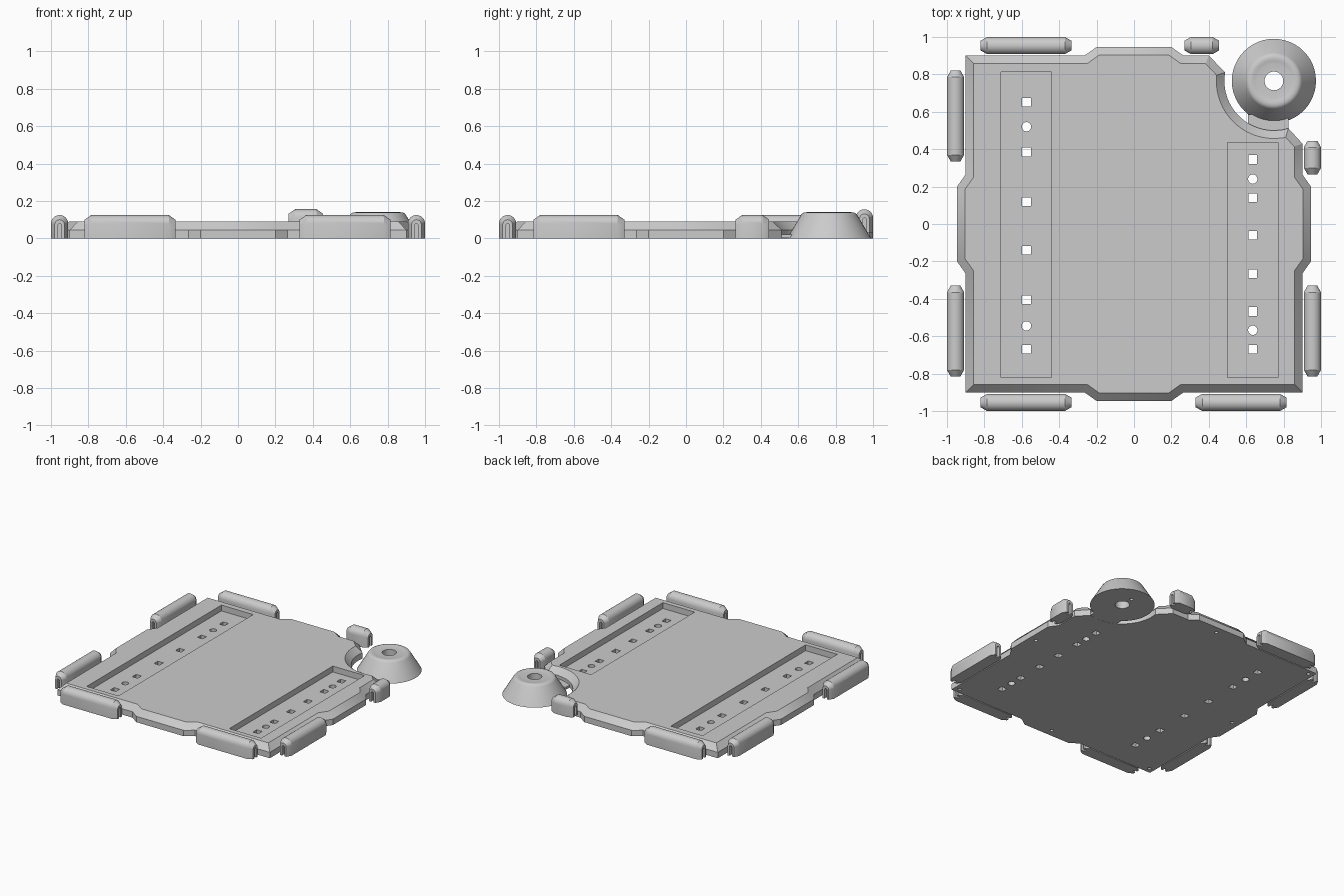
import bpy, bmesh
from math import cos, sin, pi, radians
from mathutils import Matrix, Vector

if "Cube" in bpy.data.objects:
    bpy.data.objects.remove(bpy.data.objects["Cube"], do_unlink=True)

grey = bpy.data.materials.new("plain grey")
grey.use_nodes = True
grey.diffuse_color = (0.6, 0.6, 0.6, 1)
grey.node_tree.nodes["Principled BSDF"].inputs["Base Color"].default_value = grey.diffuse_color

CX, CY = 0.748, 0.765      # centre of the corner disc


def make(name, bm):
    bmesh.ops.recalc_face_normals(bm, faces=bm.faces)
    mesh = bpy.data.meshes.new(name)
    bm.to_mesh(mesh)
    bm.free()
    mesh.materials.append(grey)
    ob = bpy.data.objects.new(name, mesh)
    bpy.context.collection.objects.link(ob)
    return ob


def select(ob):
    bpy.ops.object.select_all(action='DESELECT')
    ob.select_set(True)
    bpy.context.view_layer.objects.active = ob


def smooth(ob):
    select(ob)
    bpy.ops.object.shade_smooth_by_angle(angle=radians(30))


def cut(ob, bm):
    cutter = make("cutter", bm)
    cutter.hide_render = True
    mod = ob.modifiers.new("cut", 'BOOLEAN')
    mod.object = cutter
    mod.solver = 'EXACT'
    select(ob)
    bpy.ops.object.modifier_apply(modifier=mod.name)
    bpy.data.objects.remove(cutter, do_unlink=True)


def box(bm, x0, x1, y0, y1, z0, z1):
    size = Matrix.Diagonal((x1 - x0, y1 - y0, z1 - z0, 1))
    mid = Matrix.Translation(((x0 + x1) / 2, (y0 + y1) / 2, (z0 + z1) / 2))
    bmesh.ops.create_cube(bm, size=1, matrix=mid @ size)


def peg(bm, x, y, r, z0, z1):
    bmesh.ops.create_cone(bm, cap_ends=True, segments=20, radius1=r, radius2=r, depth=z1 - z0,
                          matrix=Matrix.Translation((x, y, (z0 + z1) / 2)))


def loft(bm, stations, bottom=0):
    # arched cross-sections (position, half width, height) joined along x
    rings = []
    for t, w, h in stations:
        pts = [(w, bottom)] + [(w * cos(a), h - w + w * sin(a))
                               for a in (i * pi / 12 for i in range(13))] + [(-w, bottom)]
        rings.append([bm.verts.new((t, y, z)) for y, z in pts])
    n = len(rings[0])
    for a, b in zip(rings, rings[1:]):
        for i in range(n):
            bm.faces.new((a[i], a[(i + 1) % n], b[(i + 1) % n], b[i]))
    bm.faces.new(rings[0])
    bm.faces.new(rings[-1])


# base plate: stepped outline with a round bite out of one corner
bm = bmesh.new()
E, T = 0.9, 0.946
outline = []
for k in range(4):
    side = [(-0.265, -E), (-0.2, -T), (0.2, -T), (0.265, -E)]
    turn = Matrix.Rotation(k * pi / 2, 2)
    outline += [turn @ Vector(p) for p in side]
    if k == 1:
        outline.append(Vector((E, 0.43)))
        for i in range(17):
            a = radians(287 - i * 117 / 16)
            outline.append(Vector((CX + 0.265 * cos(a), CY + 0.265 * sin(a))))
        outline.append(Vector((0.4, E)))
    else:
        outline.append(turn @ Vector((E, -E)))
bottom = bm.faces.new([bm.verts.new((p.x, p.y, 0)) for p in outline])
bm.normal_update()
ext = bmesh.ops.extrude_face_region(bm, geom=[bottom], use_keep_orig=True)
top = [g for g in ext['geom'] if isinstance(g, bmesh.types.BMFace)]
bmesh.ops.translate(bm, verts=top[0].verts[:], vec=(0, 0, 0.045))
bmesh.ops.recalc_face_normals(bm, faces=bm.faces)
bmesh.ops.inset_region(bm, faces=top, thickness=0.043, use_even_offset=True)
bmesh.ops.translate(bm, verts=top[0].verts[:], vec=(0, 0, 0.045))
plate = make("base_plate", bm)

# two sunken trays
bm = bmesh.new()
box(bm, -0.71, -0.44, -0.82, 0.813, 0.045, 0.2)
box(bm, 0.5, 0.77, -0.82, 0.435, 0.045, 0.2)
cut(plate, bm)

# rows of through holes, round and square
bm = bmesh.new()
rows = {-0.575: ([0.65, 0.385, 0.12, -0.14, -0.405, -0.67], [0.52, -0.545]),
        0.635: ([0.345, 0.14, -0.06, -0.265, -0.468, -0.67], [0.24, -0.568])}
for x, (squares, rounds) in rows.items():
    for y in squares:
        box(bm, x - 0.023, x + 0.023, y - 0.023, y + 0.023, -0.1, 0.2)
    for y in rounds:
        peg(bm, x, y, 0.025, -0.1, 0.2)
# blind peg holes under the rim
for x, y in [(0, -0.89), (0, 0.89), (-0.89, 0), (0.89, 0),
             (-0.86, -0.86), (0.86, -0.86), (-0.86, 0.86)]:
    peg(bm, x, y, 0.013, -0.1, 0.03)
cut(plate, bm)
smooth(plate)

# corner disc: turned tapered ring with a softened top edge
profile = [(0.05, 0), (0.225, 0), (0.15, 0.125), (0.143, 0.134), (0.132, 0.139),
           (0.118, 0.14), (0.105, 0.137), (0.095, 0.135), (0.05, 0.135)]
bm = bmesh.new()
SEG = 48
rings = [[bm.verts.new((CX + r * cos(i * 2 * pi / SEG), CY + r * sin(i * 2 * pi / SEG), z))
          for r, z in profile] for i in range(SEG)]
m = len(profile)
for i in range(SEG):
    a, b = rings[i], rings[(i + 1) % SEG]
    for j in range(m):
        bm.faces.new((a[j], b[j], b[(j + 1) % m], a[(j + 1) % m]))
disc = make("corner_disc", bm)
bm = bmesh.new()
peg(bm, CX, CY + 0.1, 0.013, -0.1, 0.03)
cut(disc, bm)
smooth(disc)

# low tab joining the disc to the plate
bm = bmesh.new()
box(bm, 0.61, 0.825, 0.49, 0.585, 0.001, 0.02)
make("disc_tab", bm)


# edge bumpers: arched bars with tapered, slotted ends
def bumper(name, start, end, side, lift=0):
    bm = bmesh.new()
    loft(bm, [(start, 0.026, 0.1), (start + 0.035, 0.046, 0.125),
              (end - 0.035, 0.046, 0.125), (end, 0.026, 0.1)])
    ob = make(name, bm)
    bm = bmesh.new()
    for t in (start, end):
        loft(bm, [(t - 0.025, 0.011, 0.078), (t + 0.025, 0.011, 0.078)], -0.05)
    cut(ob, bm)
    place = {'front': Matrix.Translation((0, -0.954, lift)),
             'back': Matrix.Translation((0, 0.954, lift)),
             'right': Matrix.Translation((-0.954, 0, lift)) @ Matrix.Rotation(pi / 2, 4, 'Z'),
             'left': Matrix.Translation((0.954, 0, lift)) @ Matrix.Rotation(pi / 2, 4, 'Z')}
    ob.data.transform(place[side])
    smooth(ob)


bumper("front_right_bumper", -0.82, -0.335, 'front')
bumper("front_left_bumper", 0.33, 0.815, 'front')
bumper("right_front_bumper", -0.815, -0.33, 'right')
bumper("right_back_bumper", 0.335, 0.82, 'right')
bumper("left_front_bumper", -0.815, -0.33, 'left')
bumper("left_back_short_bumper", 0.265, 0.445, 'left')
bumper("back_right_bumper", -0.82, -0.335, 'back')
bumper("back_left_short_bumper", 0.27, 0.455, 'back', lift=0.031)
